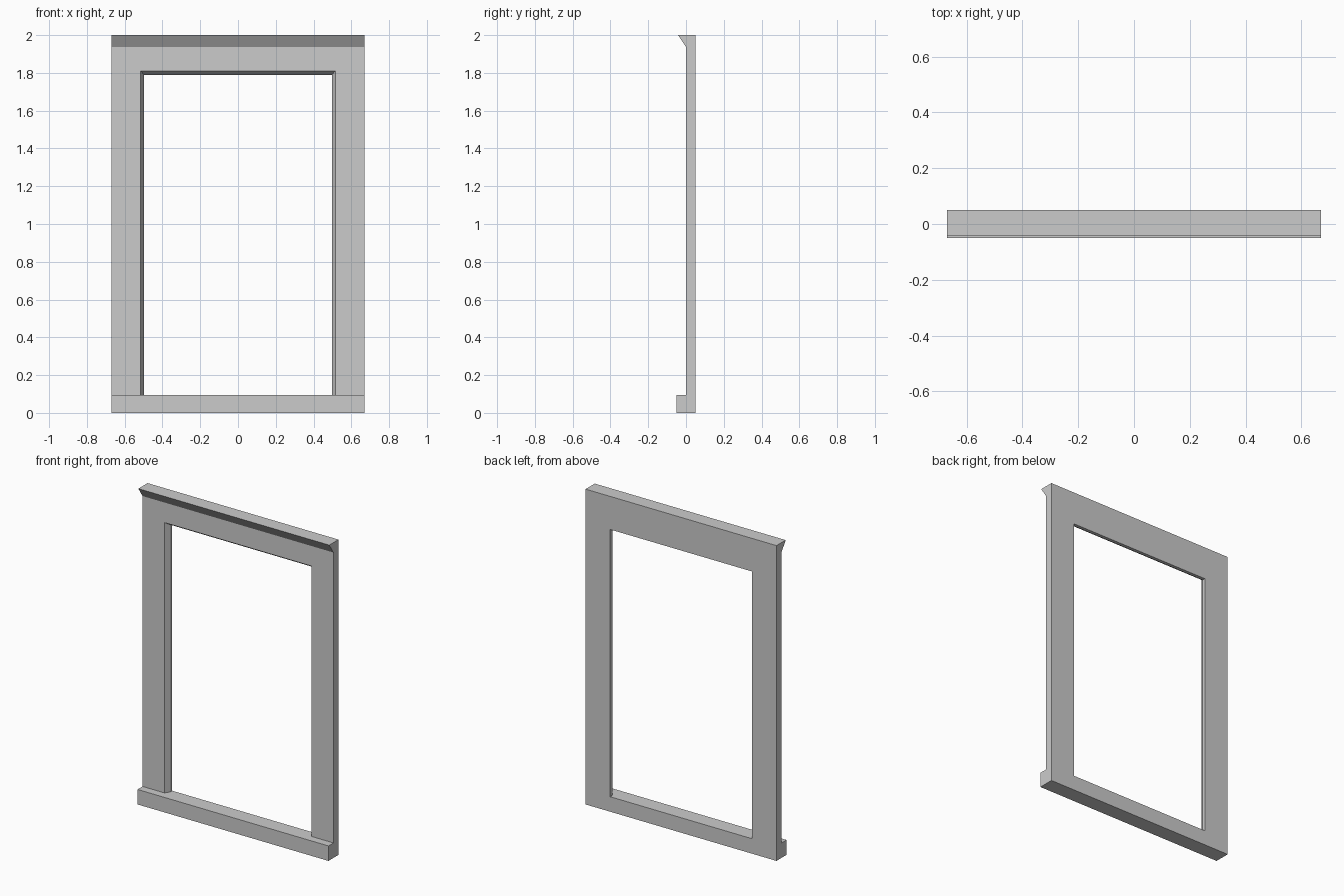
import bpy
import bmesh

if "Cube" in bpy.data.objects:
    bpy.data.objects.remove(bpy.data.objects["Cube"])


def finish(name, bm):
    bmesh.ops.recalc_face_normals(bm, faces=bm.faces)
    mesh = bpy.data.meshes.new(name)
    bm.to_mesh(mesh)
    bm.free()
    obj = bpy.data.objects.new(name, mesh)
    bpy.context.collection.objects.link(obj)
    return obj


def extrude_profile(name, profile, half_width):
    """Prism along x from a (y, z) profile."""
    bm = bmesh.new()
    face = bm.faces.new([bm.verts.new((-half_width, y, z)) for y, z in profile])
    side = bmesh.ops.extrude_face_region(bm, geom=[face])["geom"]
    verts = [v for v in side if isinstance(v, bmesh.types.BMVert)]
    bmesh.ops.translate(bm, verts=verts, vec=(2 * half_width, 0, 0))
    return finish(name, bm)


def arch_frame(name, section, base):
    """Mitred three-sided frame; section holds (half width, top height, y)."""
    bm = bmesh.new()
    loops = [[bm.verts.new(p) for p in
              ((-w, y, base), (-w, y, h), (w, y, h), (w, y, base))]
             for w, h, y in section]
    for a, b in zip(loops, loops[1:] + loops[:1]):
        for i in range(3):
            bm.faces.new((a[i], a[i + 1], b[i + 1], b[i]))
    for end in (0, 3):
        bm.faces.new([loop[end] for loop in loops])
    return finish(name, bm)


HALF_W, TOP, BACK, SILL_TOP = 0.67, 2.0, 0.05, 0.095

# Jambs and header, with a chamfer around the opening's front edge
arch_frame("window_casing", [
    (HALF_W, TOP, 0.0),
    (0.515, 1.81, 0.0),
    (0.497, 1.79, 0.03),
    (0.497, 1.79, BACK),
    (HALF_W, TOP, BACK),
], SILL_TOP)

# Projecting sill
extrude_profile("window_sill", [
    (-0.05, 0), (BACK, 0), (BACK, SILL_TOP), (-0.05, SILL_TOP)], HALF_W)

# Sloped crown moulding along the top front edge
extrude_profile("crown_moulding", [
    (0, 1.937), (0, TOP), (-0.042, TOP)], HALF_W)
